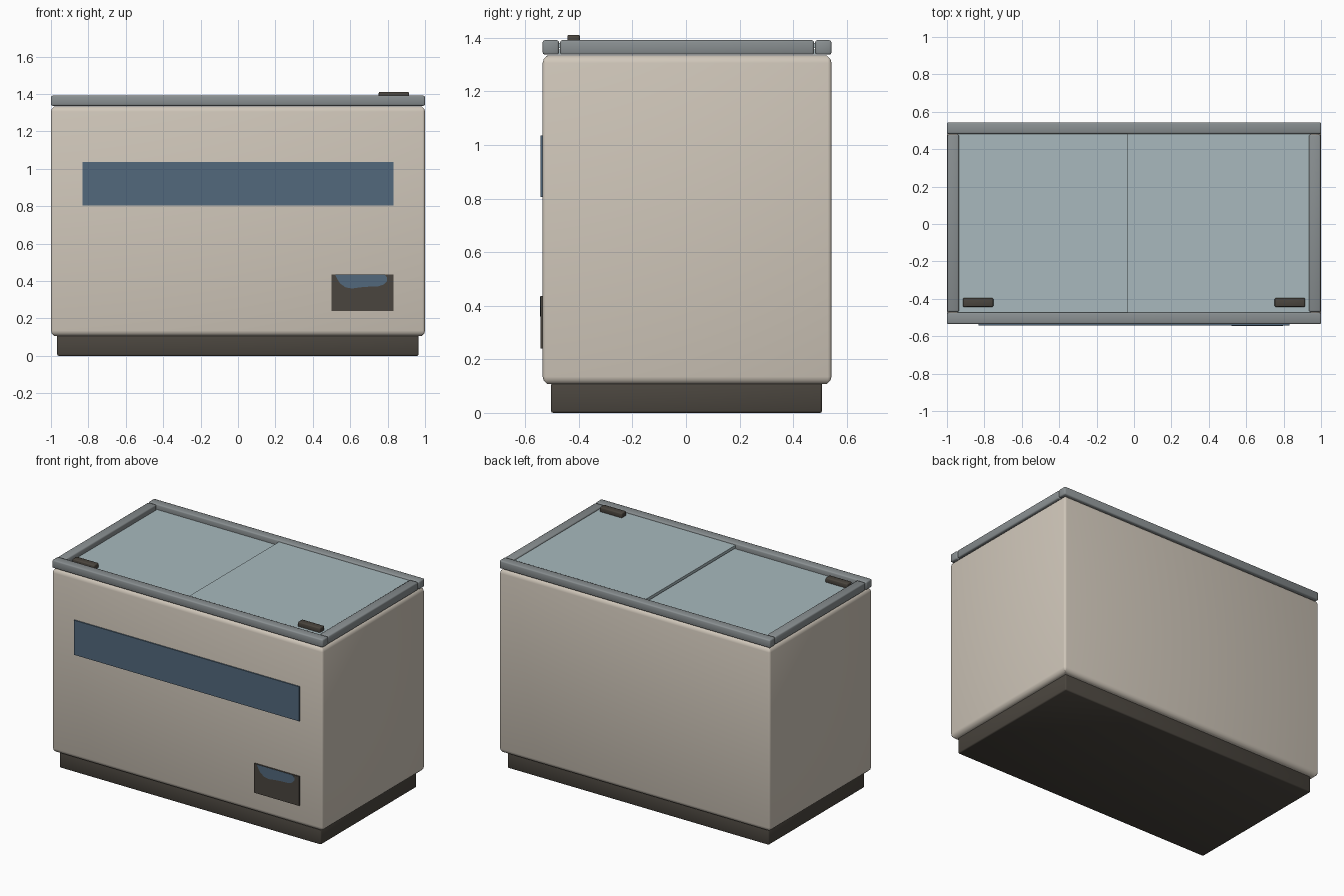
import bpy, bmesh, math

if "Cube" in bpy.data.objects:
    bpy.data.objects.remove(bpy.data.objects["Cube"])


def lin(c):
    c /= 255
    return c / 12.92 if c <= 0.04045 else ((c + 0.055) / 1.055) ** 2.4


def mat(name, r, g, b):
    m = bpy.data.materials.new(name)
    m.diffuse_color = (lin(r), lin(g), lin(b), 1)
    m.use_nodes = True
    m.node_tree.nodes["Principled BSDF"].inputs["Base Color"].default_value = m.diffuse_color
    return m


CREAM = mat("cream_enamel", 208, 199, 186)
DARK = mat("dark_plastic", 74, 69, 62)
METAL = mat("grey_metal", 137, 143, 145)
GLASS = mat("pale_glass", 168, 185, 189)
BLUE = mat("slate_blue", 82, 104, 124)


def finish(name, bm, material):
    bmesh.ops.recalc_face_normals(bm, faces=bm.faces)
    me = bpy.data.meshes.new(name)
    bm.to_mesh(me)
    bm.free()
    me.materials.append(material)
    ob = bpy.data.objects.new(name, me)
    bpy.context.collection.objects.link(ob)
    return ob


def smooth(ob):
    bpy.ops.object.select_all(action='DESELECT')
    ob.select_set(True)
    bpy.context.view_layer.objects.active = ob
    bpy.ops.object.shade_smooth_by_angle(angle=math.radians(50))


def box(name, x, y, z, material, bevel=0.0, upright=0.0, segments=2):
    """Box from ranges; upright edges may have their own smaller bevel."""
    bm = bmesh.new()
    bmesh.ops.create_cube(bm, size=1)
    for v in bm.verts:
        for i, (a, b) in enumerate((x, y, z)):
            v.co[i] = a if v.co[i] < 0 else b

    if upright:
        edges = [e for e in bm.edges if abs(e.verts[0].co.z - e.verts[1].co.z) > 0.001]
        bmesh.ops.bevel(bm, geom=edges, offset=upright, segments=segments,
                        profile=0.5, affect='EDGES')
        edges = [e for e in bm.edges if abs(e.verts[0].co.z - e.verts[1].co.z) < 0.001]
    else:
        edges = list(bm.edges)
    if bevel:
        bmesh.ops.bevel(bm, geom=edges, offset=bevel, segments=segments,
                        profile=0.5, affect='EDGES')
    ob = finish(name, bm, material)
    if bevel:
        smooth(ob)
    return ob


# Cabinet and plinth
box("cabinet_body", (-1, 1), (-0.535, 0.543), (0.107, 1.334), CREAM, 0.028, 0.014, 3)
box("base_plinth", (-0.967, 0.965), (-0.504, 0.508), (0, 0.112), DARK, 0.008)

# Top frame rails
ZR = (1.337, 1.391)
box("front_rail", (-1, 1), (-0.535, -0.474), ZR, METAL, 0.008)
box("back_rail", (-1, 1), (0.482, 0.543), ZR, METAL, 0.008)
for side, s in (("left", -1), ("right", 1)):
    box(side + "_rail", tuple(sorted((s * 0.936, s * 0.998))), (-0.47, 0.478),
        ZR, METAL, 0.008)

# Sliding lids: the right one rides above the left one
box("left_glass_lid", (-0.945, 0.03), (-0.485, 0.49), (1.337, 1.356), GLASS)
box("right_glass_lid", (-0.035, 0.945), (-0.48, 0.488), (1.362, 1.381), GLASS)
box("left_handle", (-0.915, -0.752), (-0.443, -0.396), (1.35, 1.385), DARK, 0.006)
box("right_handle", (0.752, 0.915), (-0.443, -0.396), (1.375, 1.411), DARK, 0.006)

# Front stripe and vent panel
box("front_stripe", (-0.832, 0.832), (-0.543, -0.534), (0.805, 1.036), BLUE)
box("vent_panel", (0.5, 0.832), (-0.543, -0.534), (0.24, 0.436), DARK)

# Blue wavy patch on the vent panel
pts = [(0.52, 0.434), (0.53, 0.412), (0.545, 0.388), (0.575, 0.366), (0.61, 0.36),
       (0.65, 0.366), (0.70, 0.370), (0.75, 0.372), (0.78, 0.382), (0.797, 0.40),
       (0.797, 0.42), (0.785, 0.434)]
bm = bmesh.new()
face = bm.faces.new([bm.verts.new((px, -0.5425, pz)) for px, pz in pts])
ext = bmesh.ops.extrude_face_region(bm, geom=[face])
for v in ext["geom"]:
    if isinstance(v, bmesh.types.BMVert):
        v.co.y = -0.5445
finish("vent_patch", bm, BLUE)
